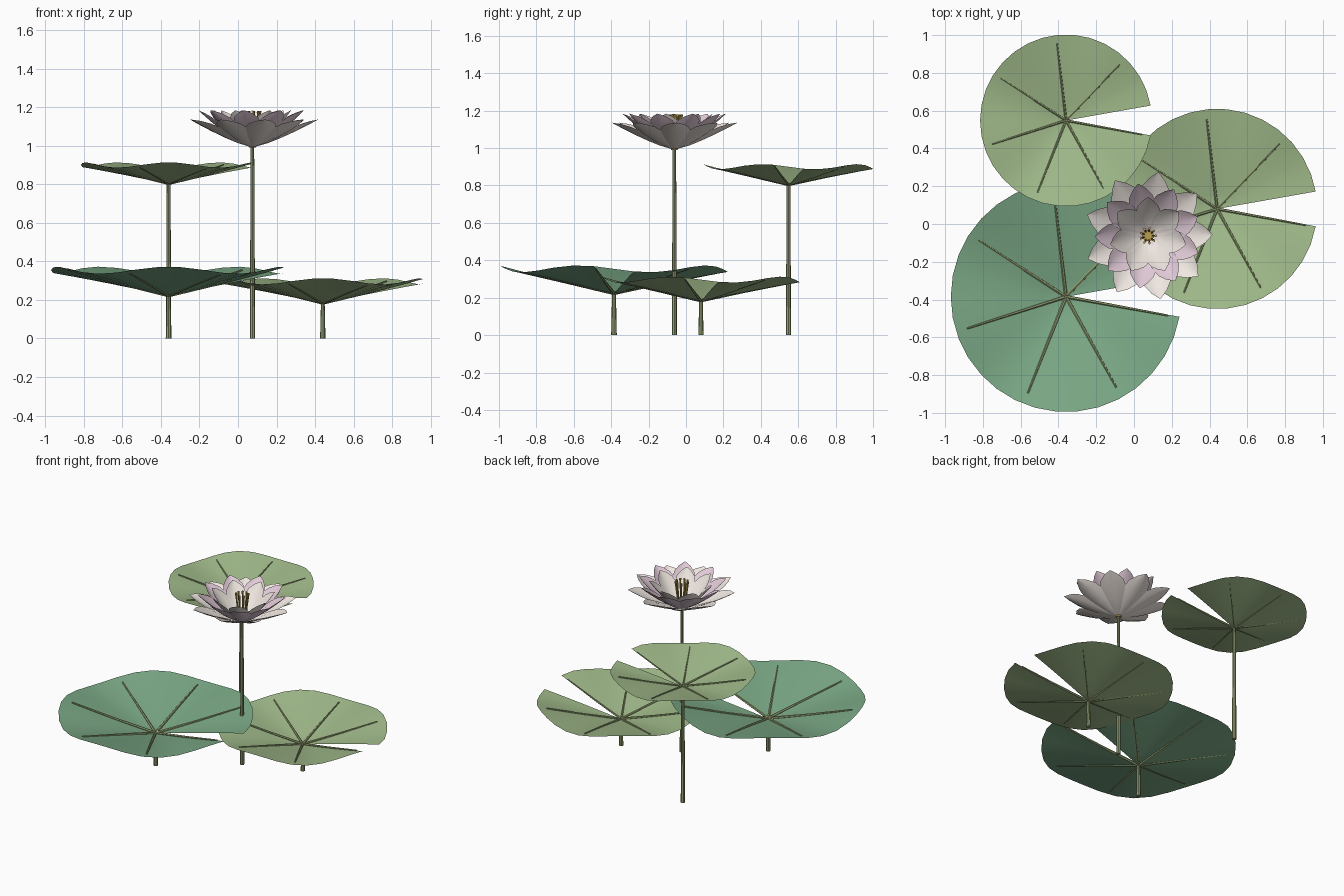
import bpy, bmesh
from math import sin, cos, radians, pi
from mathutils import Vector

if "Cube" in bpy.data.objects:
    bpy.data.objects.remove(bpy.data.objects["Cube"])


def material(name, rgb):
    m = bpy.data.materials.new(name)
    m.diffuse_color = (*rgb, 1)
    m.use_nodes = True
    m.node_tree.nodes["Principled BSDF"].inputs["Base Color"].default_value = m.diffuse_color
    return m


DEEP = material("deep_green", (0.20, 0.40, 0.24))
LIGHT = material("light_green", (0.36, 0.50, 0.26))
STALK = material("stalk_green", (0.30, 0.37, 0.17))
CREAM = material("cream", (0.87, 0.80, 0.75))
PINK = material("pink", (0.76, 0.60, 0.69))
GOLD = material("gold", (0.50, 0.35, 0.08))


def mesh_object(name, bm, mat, smooth=True):
    me = bpy.data.meshes.new(name)
    bm.to_mesh(me)
    bm.free()
    for p in me.polygons:
        p.use_smooth = smooth
    me.materials.append(mat)
    ob = bpy.data.objects.new(name, me)
    bpy.context.collection.objects.link(ob)
    return ob


def tubes(name, paths, mat, sides=8):
    """Tapered tubes; every path is a list of (point, radius)."""
    bm = bmesh.new()
    for path in paths:
        axis = (path[-1][0] - path[0][0]).normalized()
        u = axis.orthogonal().normalized()
        v = axis.cross(u)
        rings = [[bm.verts.new(p + r * (cos(2 * pi * i / sides) * u + sin(2 * pi * i / sides) * v))
                  for i in range(sides)] for p, r in path]
        for a, b in zip(rings, rings[1:]):
            for i in range(sides):
                j = (i + 1) % sides
                bm.faces.new((a[i], a[j], b[j], b[i]))
        bm.faces.new(rings[0][::-1])
        bm.faces.new(rings[-1])
    ob = mesh_object(name, bm, mat, False)
    return ob


# Lily pads: shallow wavy cones with a 20 degree notch facing +x
def lily_pad(name, x, y, z, R, mat, stem_r):
    def surf(t, a):
        return Vector((x + R * t * cos(a), y + R * t * sin(a),
                       z + R * (0.22 * t - 0.03 * t * t * sin(5 * a))))
    bm = bmesh.new()
    segs, rings = 32, 6
    centre = bm.verts.new((x, y, z))
    prev = None
    for i in range(segs + 1):
        a = radians(10 + 340 * i / segs)
        col = [centre] + [bm.verts.new(surf(k / rings, a)) for k in range(1, rings + 1)]
        if prev:
            bm.faces.new((centre, prev[1], col[1]))
            for k in range(1, rings):
                bm.faces.new((prev[k], prev[k + 1], col[k + 1], col[k]))
        prev = col
    mesh_object(name, bm, mat)

    # seven radiating veins lying on the pad
    veins = []
    for i in range(7):
        a = radians(46 + 50.6 * i)
        veins.append([(surf(t, a) + Vector((0, 0, 0.003)), r * R / 0.5)
                      for t, r in ((0.01, 0.0075), (0.45, 0.006), (0.9, 0.004))])
    tubes(name + "_veins", veins, STALK, 6)
    tubes(name + "_stem", [[(Vector((x, y, 0)), stem_r),
                            (Vector((x, y, z + 0.003)), stem_r * 0.7)]], STALK)


lily_pad("large_pad", -0.36, -0.385, 0.22, 0.61, DEEP, 0.015)
lily_pad("right_pad", 0.44, 0.08, 0.18, 0.53, LIGHT, 0.014)
lily_pad("tall_pad", -0.36, 0.548, 0.80, 0.455, LIGHT, 0.014)

# Flower stem and seat
FX, FY, FZ = 0.075, -0.062, 0.995
centre = Vector((FX, FY, 0))
tubes("flower_stem", [[(centre, 0.014), (centre + Vector((0, 0, FZ)), 0.009)]], STALK)
tubes("flower_seat", [[(centre + Vector((0, 0, FZ - 0.005)), 0.018),
                       (centre + Vector((0, 0, FZ + 0.03)), 0.03)]], GOLD, 12)

WIDTHS = ((0, 0.25), (0.2, 0.58), (0.4, 0.88), (0.6, 1.0), (0.77, 0.86), (0.9, 0.5), (1, 0.03))


# Petals: pointed, cupped sheets in three rings
def petal_ring(name, count, phase, R, H, W, power, cup, mat):
    bm = bmesh.new()
    for n in range(count):
        a = radians(phase) + 2 * pi * n / count
        out, side = Vector((cos(a), sin(a), 0)), Vector((-sin(a), cos(a), 0))
        prev = None
        for t, w in WIDTHS:
            row = []
            for s in (-1, -0.5, 0, 0.5, 1):
                lift = cup * w * s * s
                p = centre + out * (0.015 + (R - 0.015) * t - lift * 0.4) + side * (W * w * s)
                p.z = FZ + H * t ** power + lift
                row.append(bm.verts.new(p))
            if prev:
                for k in range(4):
                    bm.faces.new((prev[k], row[k], row[k + 1], prev[k + 1]))
            prev = row
    mesh_object(name, bm, mat)


petal_ring("outer_petals", 9, 1, 0.34, 0.14, 0.083, 1.25, 0.022, CREAM)
petal_ring("middle_petals", 9, 21, 0.28, 0.188, 0.073, 1.3, 0.022, PINK)
petal_ring("inner_petals", 7, 90, 0.205, 0.188, 0.066, 1.35, 0.02, CREAM)

# Stamens: a ring of slim rods leaning outwards
stamens = []
for i in range(9):
    a = 2 * pi * i / 9
    d = Vector((cos(a), sin(a), 0))
    stamens.append([(centre + d * 0.022 + Vector((0, 0, FZ + 0.02)), 0.004),
                    (centre + d * 0.037 + Vector((0, 0, FZ + 0.15)), 0.005),
                    (centre + d * 0.04 + Vector((0, 0, FZ + 0.185)), 0.007)])
tubes("stamens", stamens, GOLD, 6)
